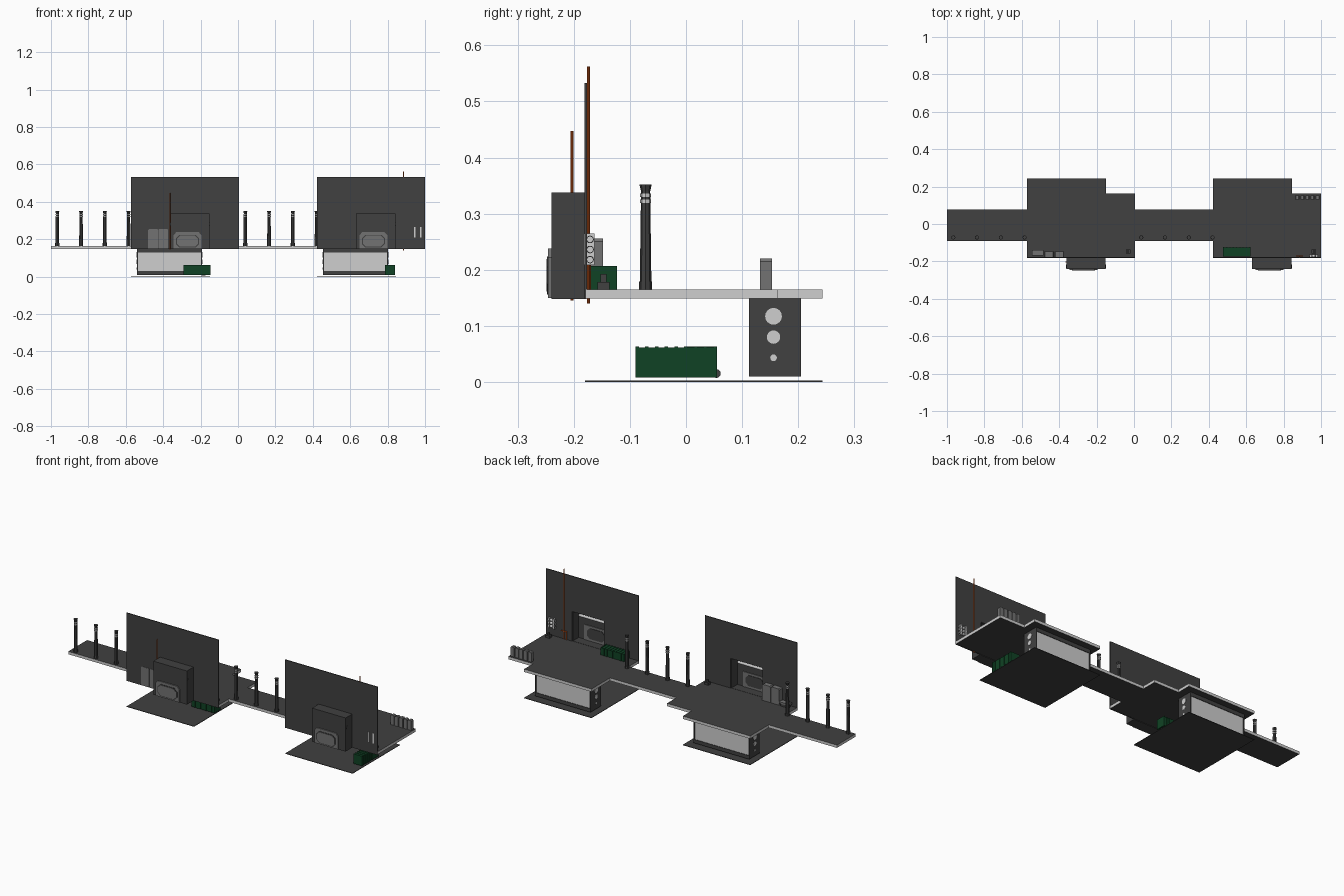
import bpy, bmesh, math
from mathutils import Matrix

cube = bpy.data.objects.get("Cube")
if cube:
    bpy.data.objects.remove(cube, do_unlink=True)


def material(name, r, g, b):
    m = bpy.data.materials.new(name)
    m.use_nodes = True
    m.diffuse_color = (r, g, b, 1)
    m.node_tree.nodes["Principled BSDF"].inputs["Base Color"].default_value = (r, g, b, 1)
    return m


DARK = material("charcoal", 0.052, 0.052, 0.052)
MID = material("mid grey", 0.17, 0.17, 0.17)
LIGHT = material("light grey", 0.62, 0.62, 0.62)
GREEN = material("container green", 0.005, 0.055, 0.018)
ORANGE = material("pipe orange", 0.55, 0.085, 0.01)


def finish(name, bm, *mats):
    bmesh.ops.recalc_face_normals(bm, faces=bm.faces)
    mesh = bpy.data.meshes.new(name)
    bm.to_mesh(mesh)
    bm.free()
    for m in mats:
        mesh.materials.append(m)
    ob = bpy.data.objects.new(name, mesh)
    bpy.context.collection.objects.link(ob)
    return ob


def add_box(bm, x, y, z):
    size = Matrix.Diagonal((x[1] - x[0], y[1] - y[0], z[1] - z[0], 1))
    mid = Matrix.Translation([(a + b) / 2 for a, b in (x, y, z)])
    bmesh.ops.create_cube(bm, size=1, matrix=mid @ size)


def boxes(name, mat, *bounds):
    bm = bmesh.new()
    for b in bounds:
        add_box(bm, *b)
    return finish(name, bm, mat)


def rod(name, mat, centre, radius, length, axis="Z", sides=12, top=None):
    bm = bmesh.new()
    turn = {"X": Matrix.Rotation(math.pi / 2, 4, "Y"),
            "Y": Matrix.Rotation(math.pi / 2, 4, "X"), "Z": Matrix()}[axis]
    bmesh.ops.create_cone(bm, cap_ends=True, segments=sides, radius1=radius,
                          radius2=radius if top is None else top, depth=length,
                          matrix=Matrix.Translation(centre) @ turn)
    return finish(name, bm, mat)


def prism(name, outline, low, high, mats, axis="Z"):
    """Extrude an outline; the second material goes on the sides."""
    bm = bmesh.new()
    put = (lambda a, b, h: (a, b, h)) if axis == "Z" else (lambda a, b, h: (a, h, b))
    base = bm.faces.new([bm.verts.new(put(a, b, low)) for a, b in outline])
    up = bmesh.ops.extrude_face_region(bm, geom=[base])["geom"]
    bmesh.ops.translate(bm, vec=put(0, 0, high - low),
                        verts=[v for v in up if isinstance(v, bmesh.types.BMVert)])
    bm.normal_update()
    if len(mats) > 1:
        for f in bm.faces:
            f.material_index = int(abs(f.normal.z) < 0.5)
    return finish(name, bm, *mats)


def octagon(x, z, w, h):
    c = h * 0.55
    right = [(w - c, -h), (w, -h + c), (w, h - c), (w - c, h)]
    return [(x + a, z + b) for a, b in right] + [(x - a, z + b) for a, b in reversed(right)]


def container(name, x, y, z):
    """Ribbed cargo container running along its longer side."""
    e = 0.002
    parts = [((x[0] + e, x[1] - e), (y[0] + e, y[1] - e), (z[0], z[1] - e))]
    along_x = x[1] - x[0] > y[1] - y[0]
    lo, hi = x if along_x else y
    n = 9
    for i in range(n):
        a = lo + (hi - lo - 0.006) * i / (n - 1)
        rib = (a, a + 0.006)
        parts.append((rib, y, z) if along_x else (x, rib, z))
    boxes(name, GREEN, *parts)


FLOOR, BOTTOM, WALL_Y = 0.165, 0.149, -0.178

for side, ox, walk in (("west", -0.572, -1.0), ("east", 0.422, 0.005)):
    # Platform deck, walkway and ground pad
    deck = [(ox, WALL_Y), (ox + 0.577, WALL_Y), (ox + 0.577, 0.163),
            (ox + 0.422, 0.163), (ox + 0.422, 0.243), (ox, 0.243)]
    prism(side + "_deck", deck, BOTTOM, FLOOR, (DARK, LIGHT))
    path = [(walk, -0.09), (ox, -0.09), (ox, 0.078), (walk, 0.078)]
    prism(side + "_walkway", path, BOTTOM, FLOOR, (DARK, LIGHT))
    boxes(side + "_ground_pad", DARK, ((ox, ox + 0.422), (-0.18, 0.243), (0, 0.003)))

    # Tall wall with an opening into the alcove
    wy = (-0.181, -0.176)
    boxes(side + "_wall", DARK,
          ((ox, ox + 0.215), wy, (0.148, 0.533)),
          ((ox + 0.415, ox + 0.577), wy, (0.148, 0.533)),
          ((ox + 0.215, ox + 0.415), wy, (0.333, 0.533)))

    # Hollow alcove box
    a, b = ox + 0.21, ox + 0.42
    boxes(side + "_alcove", DARK,
          ((a, a + 0.007), (-0.238, -0.18), (0.148, 0.338)),
          ((b - 0.007, b), (-0.238, -0.18), (0.148, 0.338)),
          ((a, b), (-0.238, -0.18), (0.331, 0.338)),
          ((a, b), (-0.238, -0.18), (0.148, FLOOR)),
          ((a, b), (-0.24, -0.233), (0.148, 0.338)))
    for end, x in (("left", b), ("right", a)):
        rod(side + "_alcove_vent_" + end, DARK, (x, -0.227, 0.28), 0.01, 0.004, "X", 16)
    rod(side + "_alcove_lamp", LIGHT, (ox + 0.305, -0.2, 0.312), 0.008, 0.16, "X")

    # Airlock door, outside and inside
    dx = ox + 0.302
    frame = [(dx - 0.074, 0.15), (dx + 0.074, 0.15), (dx + 0.074, 0.222),
             (dx + 0.06, 0.238), (dx - 0.06, 0.238), (dx - 0.074, 0.222)]
    prism(side + "_door_frame", frame, -0.246, -0.239, (MID,), "Y")
    prism(side + "_door_rim", octagon(dx, 0.19, 0.062, 0.034), -0.2475, -0.245, (DARK,), "Y")
    prism(side + "_door_panel", octagon(dx, 0.19, 0.056, 0.029), -0.249, -0.247, (MID,), "Y")
    boxes(side + "_inner_door", MID, ((dx - 0.074, dx + 0.074), (-0.234, -0.229), (FLOOR, 0.25)))
    prism(side + "_inner_hatch", octagon(dx, 0.208, 0.055, 0.03), -0.23, -0.226, (DARK,), "Y")

    # Hanging cabin with light panels and end plates
    c, d = ox + 0.032, ox + 0.38
    boxes(side + "_cabin_frame", DARK,
          ((c, d), (0.112, 0.205), (0.01, 0.03)),
          ((c, d), (0.112, 0.205), (0.128, 0.149)),
          ((c, c + 0.006), (0.112, 0.205), (0.01, 0.149)),
          ((d - 0.006, d), (0.112, 0.205), (0.01, 0.149)))
    boxes(side + "_cabin_panels", LIGHT,
          ((c + 0.003, d - 0.003), (0.115, 0.202), (0.028, 0.13)))
    for x in (c, d):
        for z, r in ((0.117, 0.015), (0.08, 0.012), (0.043, 0.006)):
            rod(side + "_cabin_porthole", LIGHT, (x, 0.156, z), r, 0.004, "X", 16)

    # Row of banded pillars
    for i in range(4):
        x, y = walk + 0.034 + i * 0.127, -0.072
        rod(side + "_pillar_base", DARK, (x, y, 0.172), 0.0115, 0.014, sides=8)
        rod(side + "_pillar", DARK, (x, y, 0.252), 0.0105, 0.174, sides=8, top=0.0082)
        rod(side + "_pillar_head", DARK, (x, y, 0.3455), 0.008, 0.013, sides=8, top=0.011)
        for z in (0.322, 0.333):
            rod(side + "_pillar_band", LIGHT, (x, y, z), 0.0096, 0.006, sides=8)

    # Small floor valve
    x = ox + 0.54
    boxes(side + "_valve", DARK, ((x - 0.012, x + 0.012), (-0.158, -0.136), (FLOOR, 0.178)),
          ((x - 0.005, x + 0.005), (-0.152, -0.142), (FLOOR, 0.192)))

# Cargo containers
container("ground_container_west", (-0.292, -0.148), (0, 0.055), (0.008, 0.063))
container("ground_container_east", (0.785, 0.84), (-0.09, 0.055), (0.008, 0.063))
container("deck_container", (0.475, 0.622), (-0.175, -0.123), (FLOOR, 0.207))
rod("container_roller", DARK, (-0.185, 0.054, 0.015), 0.008, 0.02, "X")

# Lockers and bench beside the west alcove
for x in (-0.48, -0.425):
    locker = [(x, 0.15), (x + 0.052, 0.15), (x + 0.052, 0.25),
              (x + 0.047, 0.256), (x + 0.005, 0.256), (x, 0.25)]
    prism("locker", locker, -0.183, -0.148, (MID,), "Y")
boxes("bench_base", DARK, ((-0.54, -0.49), (-0.165, -0.145), (FLOOR, 0.18)))
boxes("bench_top", MID, ((-0.545, -0.485), (-0.168, -0.14), (0.18, 0.19)))

# Row of cabinets along the back edge of the east deck
for i in range(5):
    x = 0.862 + i * 0.027
    cabinet = [(x, FLOOR), (x + 0.022, FLOOR), (x + 0.022, 0.215),
               (x + 0.018, 0.22), (x + 0.004, 0.22), (x, 0.215)]
    prism("cabinet", cabinet, 0.132, 0.153, (MID,), "Y")

# Bottle rack on the east wall
for x in (0.945, 0.976):
    boxes("rack_plate", LIGHT, ((x - 0.004, x + 0.004), (-0.183, -0.163), (0.208, 0.265)))
for z in (0.218, 0.236, 0.254):
    rod("rack_bottle", DARK, (0.96, -0.171, z), 0.0068, 0.046, "X")
    rod("rack_bottle_cap", LIGHT, (0.96, -0.171, z), 0.0052, 0.048, "X")
    rod("rack_bottle_sleeve", LIGHT, (0.96, -0.171, z), 0.0075, 0.012, "X")

# Orange pipes
rod("east_mast", ORANGE, (0.885, -0.1735, 0.351), 0.0026, 0.422, sides=8)
rod("east_short_pipe", ORANGE, (0.868, -0.172, 0.185), 0.0026, 0.06, sides=8)
rod("east_cross_pipe", ORANGE, (0.885, -0.172, 0.21), 0.0026, 0.036, "X", 8)
rod("west_mast", ORANGE, (-0.364, -0.203, 0.296), 0.0024, 0.302, sides=8)
